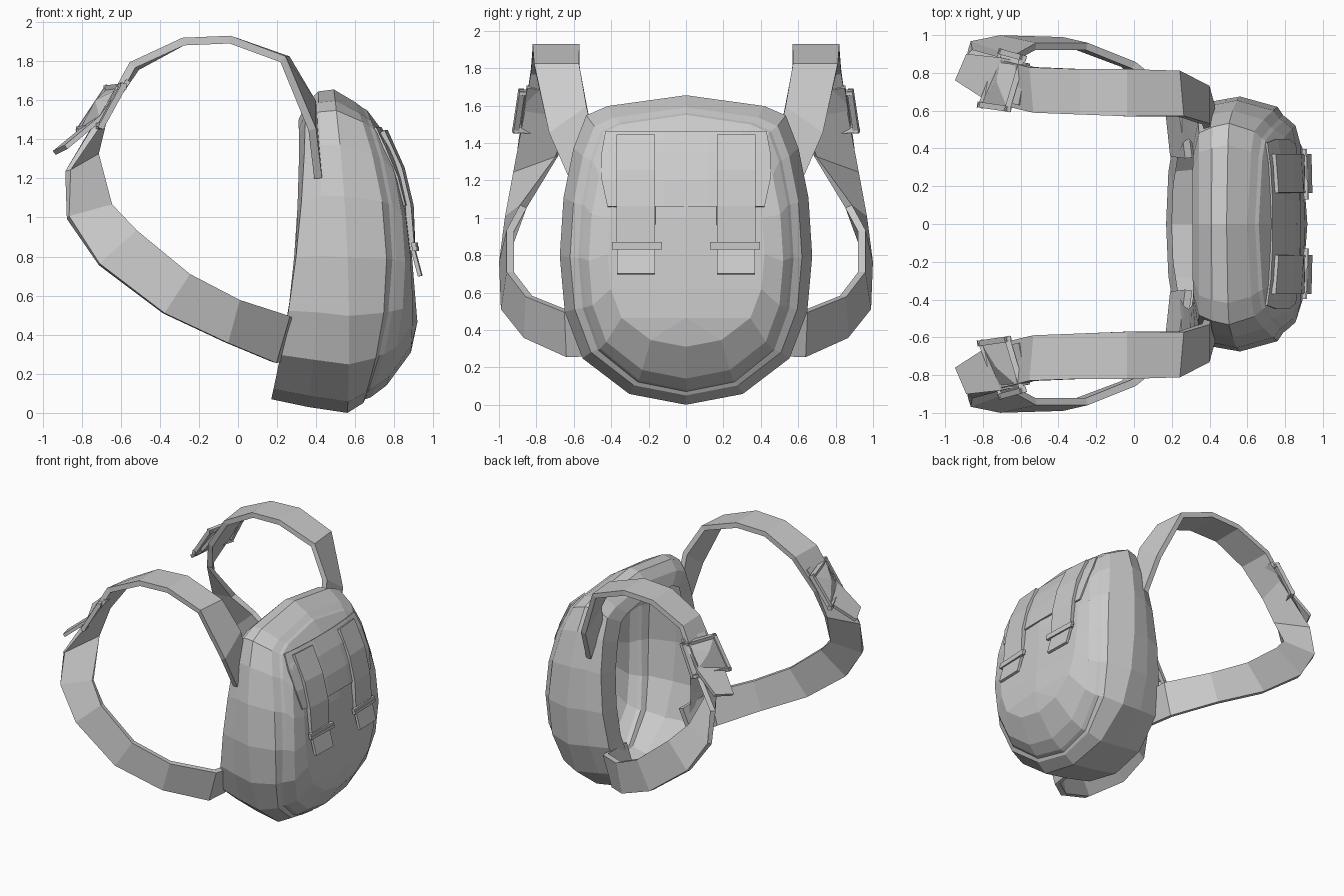
import bpy, bmesh
from mathutils import Vector
from mathutils.bvhtree import BVHTree

if "Cube" in bpy.data.objects:
    bpy.data.objects.remove(bpy.data.objects["Cube"])


def add_object(name, bm):
    bmesh.ops.recalc_face_normals(bm, faces=bm.faces)
    me = bpy.data.meshes.new(name)
    bm.to_mesh(me)
    bm.free()
    ob = bpy.data.objects.new(name, me)
    bpy.context.collection.objects.link(ob)
    return ob


def strip(name, pairs, thick, offset=0.0):
    """Flat band through rows of points."""
    bm = bmesh.new()
    rows = [[bm.verts.new(p) for p in pair] for pair in pairs]
    for r, s in zip(rows, rows[1:]):
        for i in range(len(r) - 1):
            bm.faces.new((r[i], r[i + 1], s[i + 1], s[i]))
    ob = add_object(name, bm)
    m = ob.modifiers.new("thickness", 'SOLIDIFY')
    m.thickness = thick
    m.offset = offset
    return ob


def bars(name, segments, size):
    """Square bars between pairs of points."""
    bm = bmesh.new()
    for p, q in segments:
        p, q = Vector(p), Vector(q)
        d = q - p
        res = bmesh.ops.create_cube(bm, size=1)
        rot = d.to_track_quat('Z', 'Y')
        for v in res['verts']:
            c = Vector((v.co.x * size, v.co.y * size, v.co.z * (d.length + size)))
            v.co = rot @ c + (p + q) / 2
    return add_object(name, bm)


def flip(p, s):
    return (p[0], p[1] * s, p[2])


# Bag shell: rounded outlines lofted from the open back to the front panel
half = [(0, 0), (.45, .035), (.82, .15), (.96, .3), (1, .48), (.97, .67),
        (.89, .83), (.79, .935), (.62, .965), (0, 1)]
outline = half + [(-y, t) for y, t in reversed(half[1:-1])]
# half width, z bottom, z top, x at bottom / middle / top
rings = [(.45, .16, 1.50, .20, .29, .31),
         (.61, .07, 1.58, .17, .30, .345),
         (.65, .03, 1.645, .36, .42, .41),
         (.675, .0, 1.655, .56, .56, .49),
         (.62, .05, 1.59, .64, .76, .60),
         (.575, .07, 1.56, .65, .79, .64),
         (.56, .08, 1.55, .68, .81, .66),
         (.52, .14, 1.45, .76, .855, .735),
         (.42, .31, 1.34, .885, .88, .79)]


def ring_points(w, z0, z1, xb, xm, xt):
    for y, t in outline:
        x = xb * (1 - t) * (1 - 2 * t) + xm * 4 * t * (1 - t) + xt * t * (2 * t - 1)
        yield (x, y * w, z0 + (z1 - z0) * t)


bm = bmesh.new()
loft = [[bm.verts.new(p) for p in ring_points(*r)] for r in rings]
n = len(outline)
for a, b in zip(loft, loft[1:]):
    for i in range(n):
        bm.faces.new((a[i], a[(i + 1) % n], b[(i + 1) % n], b[i]))
# front face: bands across the width, bulging along the centre
mid = {i: bm.verts.new((x, 0, loft[-1][i].co.z))
       for i, x in ((2, .918), (3, .905), (4, .89), (5, .88), (6, .86), (7, .82))}
last = loft[-1]
for i in range(2, 7):
    for a, b in ((last[i], last[i + 1]), (last[n - i], last[n - i - 1])):
        bm.faces.new((a, b, mid[i + 1], mid[i]))
for a, b in ((0, 1), (1, 2), (n - 1, 0), (n - 2, n - 1)):
    bm.faces.new((last[a], last[b], mid[2]))
for a, b in ((7, 8), (8, 9), (9, 10), (10, 11)):
    bm.faces.new((last[a], last[b], mid[7]))
tree = BVHTree.FromBMesh(bm)
add_object("bag_shell", bm)


def on_front(y, z, lift):
    hit = tree.ray_cast(Vector((3, y, z)), Vector((-1, 0, 0)))[0]
    return (hit.x + lift, y, z)


# Top flap lying over the front panel
strip("top_flap", [[on_front(y, z, .008) for y in (-w, -.3, -.12, .12, .3, w)]
                   for w, z in ((.42, 1.06), (.45, 1.2), (.45, 1.35), (.43, 1.46))], .012)

# Shoulder strap path as (inner edge, outer edge), twisting under the arm
strap = [((.39, .50, 1.45), (.41, .62, 1.20)), ((.38, .53, 1.59), (.38, .73, 1.45)),
         ((.25, .57, 1.81), (.23, .81, 1.81)), ((-.04, .57, 1.91), (-.04, .82, 1.91)),
         ((-.28, .58, 1.90), (-.28, .82, 1.90)), ((-.52, .59, 1.77), (-.54, .83, 1.78)),
         ((-.68, .63, 1.54), (-.65, .86, 1.58)), ((-.73, .69, 1.33), (-.87, .91, 1.24)),
         ((-.65, .87, 1.06), (-.87, .95, 1.00)), ((-.52, .94, .93), (-.71, .98, .76)),
         ((-.25, .94, .71), (-.38, .97, .51)), ((0, .84, .58), (-.06, .85, .36)),
         ((.25, .64, .50), (.18, .63, .26)), ((.29, .35, .47), (.21, .36, .27))]
tail = [((-.60, .63, 1.68), (-.56, .85, 1.70)), ((-.77, .65, 1.47), (-.70, .88, 1.51)),
        ((-.94, .76, 1.33), (-.88, .90, 1.36))]
corners = [(-.81, .63, 1.45), (-.70, .91, 1.47), (-.59, .88, 1.67), (-.67, .61, 1.66)]

for s, side in ((1, "left"), (-1, "right")):
    strip("shoulder_strap_" + side, [[flip(p, s) for p in pr] for pr in strap], .04)
    # Adjuster buckle with raised plate, and loose strap end
    strip("strap_tail_" + side, [[flip(p, s) for p in pr] for pr in tail], .025)
    c = [flip(p, s) for p in corners]
    bars("strap_buckle_" + side, [(c[i], c[(i + 1) % 4]) for i in range(4)], .03)
    peak = bmesh.new()
    vs = [peak.verts.new(p) for p in c]
    top = peak.verts.new(flip((-.73, .76, 1.60), s))
    for i in range(4):
        peak.faces.new((vs[i], vs[(i + 1) % 4], top))
    add_object("buckle_plate_" + side, peak)

    # Front closing strap, clip and hanging end
    y0, y1 = s * .165, s * .37
    strip("front_strap_" + side,
          [[on_front(y, z, lift) for y in (y0, y1)]
           for z, lift in ((1.44, .02), (1.25, .02), (1.06, .02), (.83, .008))], .03)
    strip("front_strap_end_" + side,
          [((.895, y0, .85), (.89, y1, .85)), ((.935, y0, .70), (.93, y1, .70))], .02)
    bars("front_clip_" + side, [((.91, s * .14, .86), (.90, s * .385, .86)),
                                ((.915, s * .14, .84), (.905, s * .385, .84))], .022)
